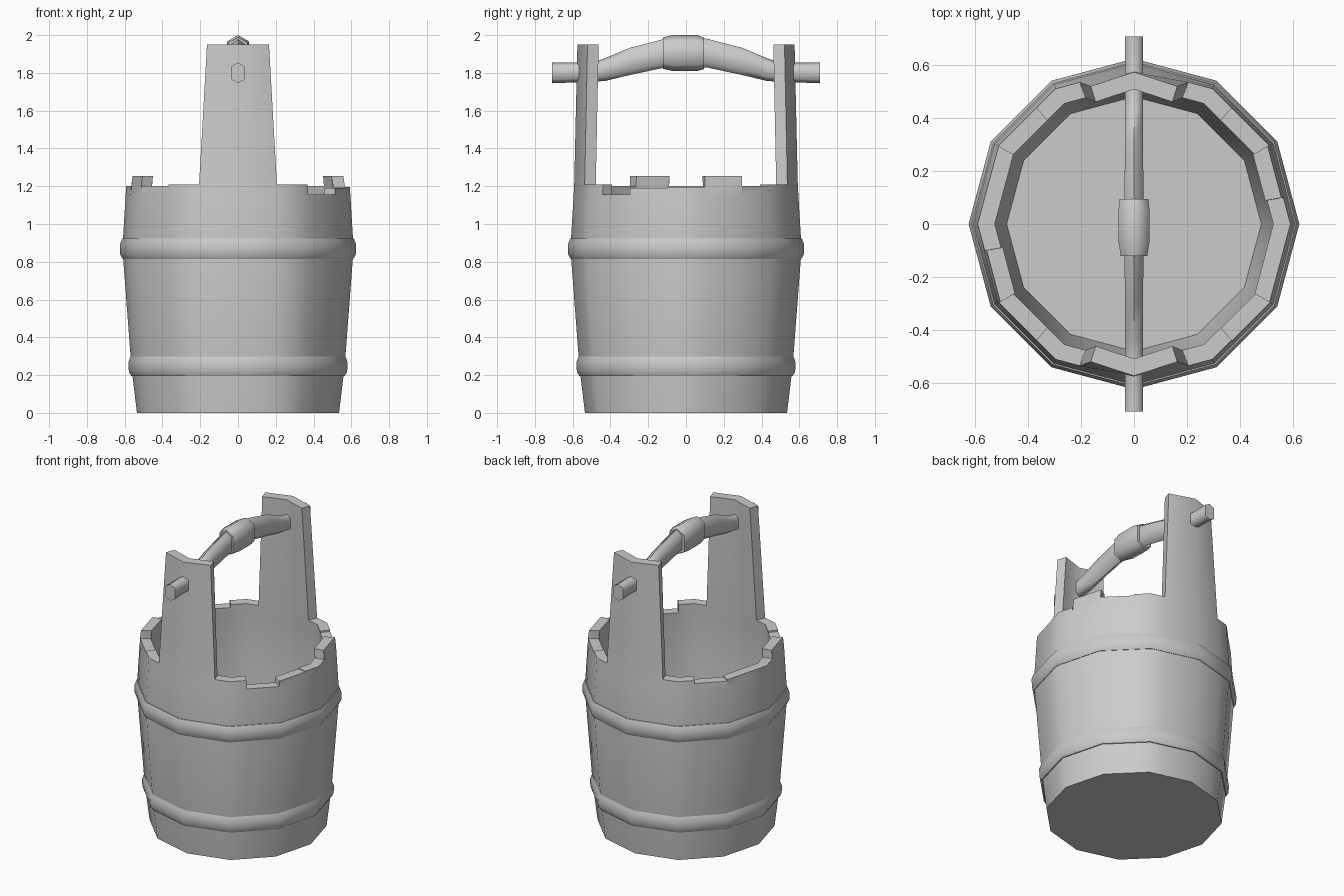
import bpy, bmesh, math
from math import radians, cos, sin

if "Cube" in bpy.data.objects:
    bpy.data.objects.remove(bpy.data.objects["Cube"])


def finish(name, bm, angle):
    bmesh.ops.remove_doubles(bm, verts=bm.verts, dist=0.0005)
    bmesh.ops.recalc_face_normals(bm, faces=bm.faces)
    me = bpy.data.meshes.new(name)
    bm.to_mesh(me)
    bm.free()
    ob = bpy.data.objects.new(name, me)
    bpy.context.collection.objects.link(ob)
    bpy.ops.object.select_all(action='DESELECT')
    ob.select_set(True)
    bpy.context.view_layer.objects.active = ob
    bpy.ops.object.shade_smooth_by_angle(angle=radians(angle))
    return ob


def face(bm, pts):
    bm.faces.new([bm.verts.new(p) for p in pts])


def loft(bm, rings, closed=False):
    """Skin a list of equal-length closed rings; cap the ends unless closed."""
    vs = [[bm.verts.new(p) for p in r] for r in rings]
    n = len(vs[0])
    pairs = list(zip(vs, vs[1:])) + ([(vs[-1], vs[0])] if closed else [])
    for a, b in pairs:
        for i in range(n):
            j = (i + 1) % n
            bm.faces.new((a[i], a[j], b[j], b[i]))
    if not closed:
        bm.faces.new(vs[0])
        bm.faces.new(vs[-1])


# Bucket outline: twelve-sided, bulging; height and radius
PROFILE = [(0, .535), (.25, .565), (.87, .612), (1.2, .592), (1.95, .575)]
WALL, FLOOR, SHOULDER, UPRIGHT = .065, .1, 1.21, 1.95


def radius(z):
    for (z0, r0), (z1, r1) in zip(PROFILE, PROFILE[1:]):
        if z <= z1:
            return r0 + (r1 - r0) * (z - z0) / (z1 - z0)
    return PROFILE[-1][1]


def point(a, z, inner=False):
    r = radius(z) - (WALL if inner else 0)
    r *= cos(radians(15)) / cos(radians(a % 30 - 15))
    taper = 1 - .18 * max(0, z - SHOULDER) / (UPRIGHT - SHOULDER)
    return (r * cos(radians(a)) * taper, r * sin(radians(a)), z)


# Staves: start angle and top height; the two tall ones hold the handle
STAVES = [(10, 1.255), (30, 1.20), (50, 1.21), (69, UPRIGHT), (111, 1.21),
          (130, 1.19), (150, 1.20), (170, 1.20), (190, 1.255), (210, 1.20),
          (230, 1.21), (249, UPRIGHT), (291, 1.21), (310, 1.155), (330, 1.19),
          (350, 1.195)]
bm = bmesh.new()
for k, (start, top) in enumerate(STAVES):
    end = STAVES[(k + 1) % len(STAVES)][0]
    end += 360 if end < start else 0
    nxt = STAVES[(k + 1) % len(STAVES)][1]
    cuts = [start] + [c for c in range(0, 390, 30) if start < c < end] + [end]
    levels = [.25, .87, 1.15] + ([SHOULDER] if top == UPRIGHT else []) + [top]
    for a, b in zip(cuts, cuts[1:]):
        for inner, base in ((False, 0), (True, FLOOR)):
            zs = [base] + levels
            for z0, z1 in zip(zs, zs[1:]):
                face(bm, [point(a, z0, inner), point(b, z0, inner),
                          point(b, z1, inner), point(a, z1, inner)])
        face(bm, [point(a, top), point(b, top),
                  point(b, top, True), point(a, top, True)])
    # exposed side between staves of different height
    lo, hi = min(top, nxt), max(top, nxt)
    if hi - lo > .001:
        face(bm, [point(end, lo), point(end, hi),
                  point(end, hi, True), point(end, lo, True)])
angles = sorted({s for s, _ in STAVES} | set(range(0, 360, 30)))
face(bm, [point(a, 0) for a in angles])
face(bm, [point(a, FLOOR, True) for a in angles])
finish("bucket_staves", bm, 35)

# Hoops: rounded bands around the body
for name, z, r in (("lower_hoop", .248, .58), ("upper_hoop", .869, .626)):
    h = .053
    section = [(r - .05, -h), (r - .015, -h), (r - .002, -.03), (r, .02),
               (r - .012, h), (r - .05, h)]
    bm = bmesh.new()
    loft(bm, [[(q * cos(radians(a)), q * sin(radians(a)), z + dz)
               for q, dz in section] for a in range(0, 360, 30)], closed=True)
    finish(name, bm, 40)


# Handle bar and grip: six-sided sections along y
def hex_ring(y, z, w, h):
    return [(w * u, y, z + h * v) for u, v in
            ((0, 1), (1, .65), (1, -.65), (0, -1), (-1, -.65), (-1, .65))]


half = [(.71, 1.80, .034, .055), (.5, 1.803, .034, .05), (.43, 1.817, .034, .06),
        (.3, 1.86, .034, .072), (.11, 1.905, .036, .076)]
path = [(-y, z, w, h) for y, z, w, h in half] + half[::-1]
bm = bmesh.new()
loft(bm, [hex_ring(*p) for p in path])
finish("handle_bar", bm, 62)

bm = bmesh.new()
loft(bm, [hex_ring(*p) for p in ((-.122, 1.905, .05, .083), (-.07, 1.905, .058, .095),
                                 (.06, 1.905, .058, .095), (.095, 1.903, .054, .083))])
finish("handle_grip", bm, 62)
